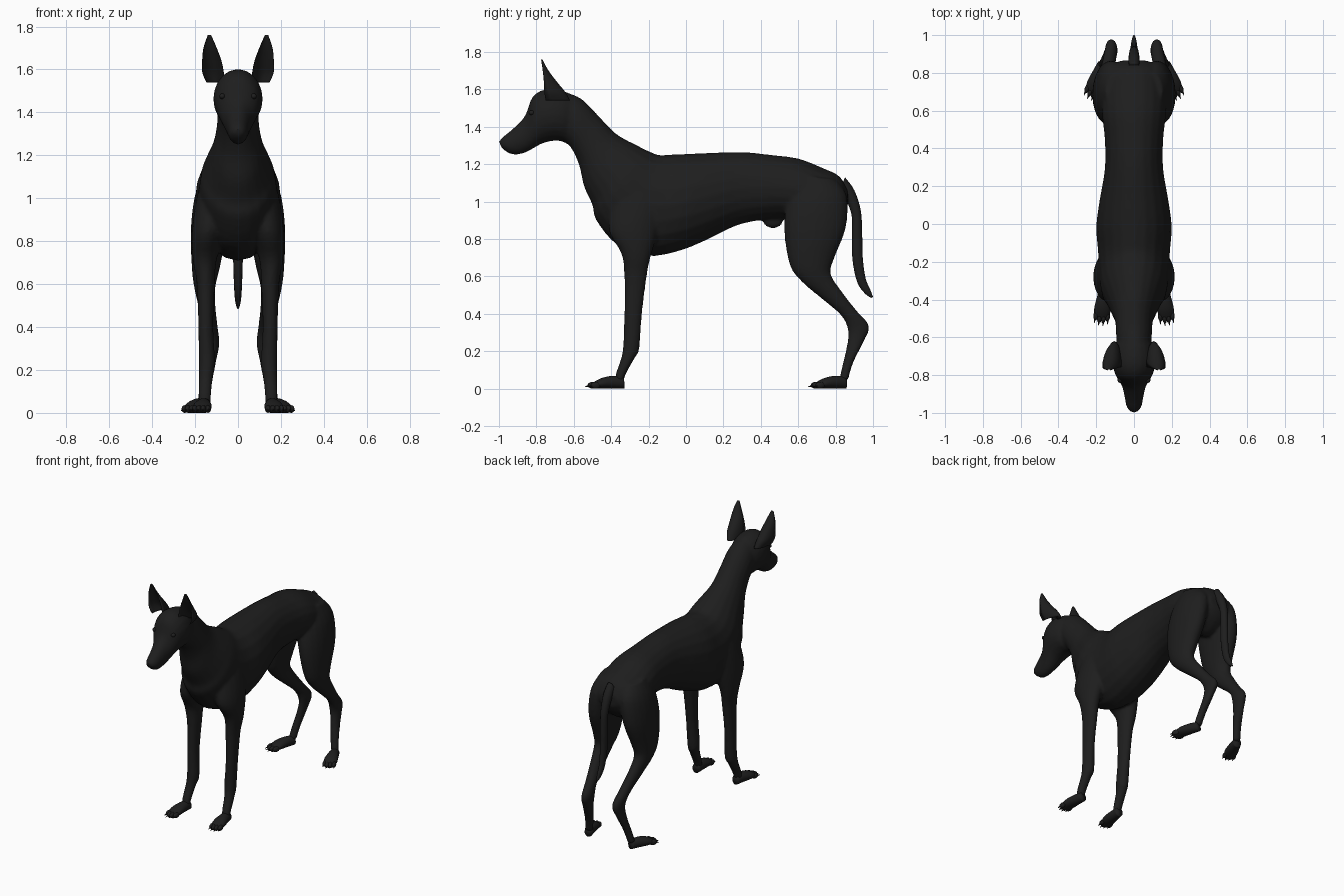
import bpy
import bmesh
import math
from mathutils import Matrix, Vector

default_cube = bpy.data.objects.get("Cube")
if default_cube:
    bpy.data.objects.remove(default_cube, do_unlink=True)

coat = bpy.data.materials.new("charcoal_coat")
coat.use_nodes = True
coat.diffuse_color = (.013, .013, .013, 1)
coat.node_tree.nodes["Principled BSDF"].inputs["Base Color"].default_value = coat.diffuse_color

SIDES = {"left": 1, "right": -1}


def smooth_path(sections, steps=4):
    """Catmull-Rom interpolation between whole cross-sections."""
    result = []
    last = len(sections) - 1
    for i in range(last):
        before, start = sections[max(i - 1, 0)], sections[i]
        end, after = sections[i + 1], sections[min(i + 2, last)]
        for step in range(steps):
            t = step / steps
            result.append([
                b + t * (c - a + t * (2*a - 5*b + 4*c - d + t * (3*b - a - 3*c + d))) / 2
                for a, b, c, d in zip(before, start, end, after)])
    result.append(list(sections[last]))
    return result


def loft(bm, sections, side=1, cupped=False, segments=20):
    """Each section: first edge y z, second edge y z, half width, optional x centre."""
    rings = []
    for y1, z1, y2, z2, width, *offset in smooth_path(sections):
        centre = Vector((offset[0] if offset else 0, (y1 + y2) / 2, (z1 + z2) / 2))
        axis = Vector((0, (y1 - y2) / 2, (z1 - z2) / 2))
        ring = []
        for k in range(segments):
            angle = math.tau * k / segments
            along, across = math.cos(angle), math.sin(angle)
            if cupped:
                along = 1 - 1.4 * along if along > 0 else 1 + 2 * along
            point = centre + axis * along
            point.x = side * (point.x + across * width)
            ring.append(bm.verts.new(point))
        rings.append(ring)
    for lower, upper in zip(rings, rings[1:]):
        for k in range(segments):
            n = (k + 1) % segments
            bm.faces.new((lower[k], lower[n], upper[n], upper[k]))
    bm.faces.new(rings[0])
    bm.faces.new(rings[-1])


def ellipsoid(bm, centre, radii):
    matrix = Matrix.Translation(centre) @ Matrix.Diagonal((*radii, 1))
    bmesh.ops.create_uvsphere(bm, u_segments=16, v_segments=10, radius=1, matrix=matrix)


def finish(name, bm):
    bmesh.ops.recalc_face_normals(bm, faces=bm.faces[:])
    for face in bm.faces:
        face.smooth = True
    mesh = bpy.data.meshes.new(name)
    bm.to_mesh(mesh)
    bm.free()
    mesh.materials.append(coat)
    part = bpy.data.objects.new(name, mesh)
    bpy.context.collection.objects.link(part)
    return part


# Head from nose to nape: top edge, bottom edge, half width
head = [
    (-1, 1.32, -.985, 1.285, .02),
    (-.98, 1.345, -.95, 1.26, .04),
    (-.92, 1.395, -.91, 1.25, .05),
    (-.86, 1.46, -.85, 1.265, .065),
    (-.82, 1.56, -.77, 1.31, .1),
    (-.75, 1.6, -.7, 1.325, .115),
    (-.65, 1.59, -.66, 1.32, .105),
    (-.58, 1.55, -.64, 1.31, .08),
]

# Neck, deep chest, tucked belly and rump
trunk = [
    (-.66, 1.59, -.66, 1.34, .09),
    (-.56, 1.55, -.61, 1.28, .095),
    (-.46, 1.45, -.57, 1.19, .1),
    (-.37, 1.36, -.545, 1.08, .12),
    (-.26, 1.3, -.5, .98, .155),
    (-.2, 1.27, -.48, .9, .175),
    (-.15, 1.25, -.37, .77, .185),
    (-.1, 1.25, -.2, .71, .19),
    (0, 1.255, -.04, .735, .2),
    (.12, 1.26, .1, .79, .185),
    (.3, 1.265, .28, .875, .155),
    (.45, 1.25, .45, .905, .155),
    (.6, 1.23, .58, .9, .17),
    (.73, 1.18, .72, .84, .17),
    (.82, 1.135, .82, .9, .14),
    (.865, 1.06, .865, .97, .07),
]

# Legs from top to ankle: front edge, back edge, half width, x centre
front_leg = [
    (-.36, 1.12, -.14, 1.14, .06, .1),
    (-.4, .98, -.12, 1, .08, .115),
    (-.41, .84, -.15, .84, .075, .14),
    (-.345, .72, -.19, .7, .055, .155),
    (-.33, .6, -.21, .6, .042, .15),
    (-.33, .4, -.235, .4, .035, .15),
    (-.335, .25, -.25, .21, .038, .145),
    (-.345, .17, -.27, .17, .033, .15),
    (-.375, .08, -.32, .08, .03, .155),
    (-.38, .03, -.34, .02, .025, .155),
]
hind_leg = [
    (.6, 1.14, .8, 1.12, .06, .09),
    (.54, 1, .86, 1.03, .09, .11),
    (.525, .84, .855, .86, .085, .135),
    (.555, .66, .79, .69, .065, .15),
    (.62, .57, .775, .61, .05, .155),
    (.72, .485, .84, .51, .04, .145),
    (.83, .39, .91, .42, .035, .13),
    (.865, .31, .98, .335, .033, .12),
    (.86, .23, .95, .25, .028, .13),
    (.835, .12, .895, .14, .028, .15),
    (.82, .05, .865, .04, .027, .165),
]

# Fuse trunk, head and legs into one skin
bm = bmesh.new()
loft(bm, head)
loft(bm, trunk)
for side in SIDES.values():
    loft(bm, front_leg, side)
    loft(bm, hind_leg, side)
ellipsoid(bm, (0, .465, .895), (.025, .055, .038))
body = finish("body", bm)
skin = body.modifiers.new("fused_skin", "REMESH")
skin.mode = "VOXEL"
skin.voxel_size = .01
skin.use_smooth_shade = True
relax = body.modifiers.new("soft_joints", "SMOOTH")
relax.factor = .5
relax.iterations = 5

# Hanging tail
bm = bmesh.new()
loft(bm, [
    (.85, 1.13, .82, 1.05, .03),
    (.9, 1.06, .85, 1.02, .03),
    (.935, .95, .885, .93, .025),
    (.942, .82, .888, .82, .024),
    (.945, .7, .89, .69, .022),
    (.96, .59, .915, .57, .018),
    (.985, .53, .955, .51, .013),
    (1, .49, .99, .485, .005),
], segments=12)
finish("tail", bm)

# Foot outline from heel to toes, built at the ankle
foot = [
    (.01, .065, .015, 0, .027),
    (-.05, .068, -.04, 0, .036),
    (-.11, .055, -.11, 0, .044),
    (-.16, .028, -.16, 0, .032),
]
ankles = {"front": ((.155, -.345, 0), .11), "hind": ((.168, .84, 0), .36)}

# Upright ears with a hollow front
ear = [
    (-.75, 1.54, -.62, 1.54, .042, .105),
    (-.757, 1.585, -.645, 1.585, .05, .116),
    (-.76, 1.64, -.69, 1.64, .045, .122),
    (-.766, 1.7, -.735, 1.7, .031, .13),
    (-.775, 1.76, -.768, 1.76, .008, .133),
]

for label, side in SIDES.items():
    for place, (ankle, yaw) in ankles.items():
        bm = bmesh.new()
        loft(bm, foot)
        # Four toes, each with a claw
        for k in range(4):
            spread = k - 1.5
            reach = -.16 + .012 * abs(spread)
            ellipsoid(bm, (spread * .021, reach, .018), (.013, .027, .018))
            point_forward = Matrix.Rotation(math.radians(100), 4, "X")
            claw = Matrix.Translation((spread * .023, reach - .027, .013)) @ point_forward
            bmesh.ops.create_cone(bm, cap_ends=True, segments=8, radius1=.007,
                                  radius2=.001, depth=.03, matrix=claw)
        bm.transform(Matrix.Diagonal((side, 1, 1, 1)) @ Matrix.Translation(ankle)
                     @ Matrix.Rotation(yaw, 4, "Z"))
        for vert in bm.verts:
            vert.co.z = max(vert.co.z, 0)
        finish(f"{label}_{place}_foot", bm)

    bm = bmesh.new()
    loft(bm, ear, side, cupped=True)
    finish(f"{label}_ear", bm)

    bm = bmesh.new()
    ellipsoid(bm, (side * .073, -.825, 1.475), (.014, .016, .013))
    finish(f"{label}_eye", bm)
